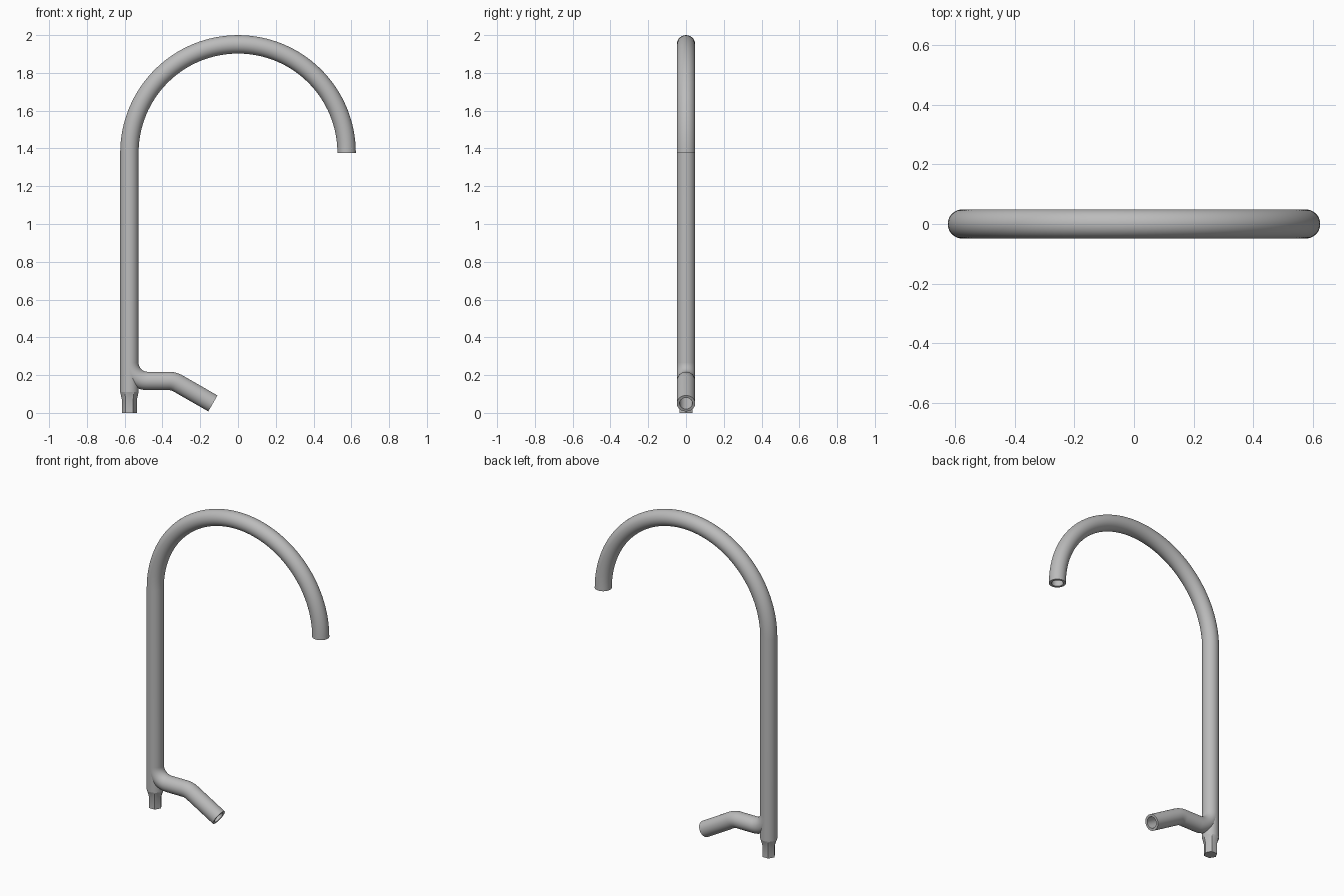
import bpy, bmesh
from math import sin, cos, pi, radians
from mathutils import Vector

cube = bpy.data.objects.get("Cube")
if cube:
    bpy.data.objects.remove(cube, do_unlink=True)

SIDES = 48
OUTER, BORE = 0.0487, 0.034
BEND = 0.575          # radius of the big arch, also the riser offset
ARCH_Z = 1.376

steel = bpy.data.materials.new("brushed_grey")
steel.use_nodes = True
grey = (0.5, 0.5, 0.5, 1)
steel.diffuse_color = grey
steel.node_tree.nodes["Principled BSDF"].inputs["Base Color"].default_value = grey


def finish(bm, name):
    bmesh.ops.recalc_face_normals(bm, faces=bm.faces)
    mesh = bpy.data.meshes.new(name)
    bm.to_mesh(mesh)
    bm.free()
    mesh.materials.append(steel)
    obj = bpy.data.objects.new(name, mesh)
    bpy.context.collection.objects.link(obj)
    bpy.ops.object.select_all(action='DESELECT')
    obj.select_set(True)
    bpy.context.view_layer.objects.active = obj
    bpy.ops.object.shade_smooth_by_angle(angle=radians(30))
    return obj


def bridge(bm, a, b):
    for i in range(SIDES):
        j = (i + 1) % SIDES
        bm.faces.new((a[i], a[j], b[j], b[i]))


def ring(bm, centre, heading, radius):
    """Circle across a path in the xz plane; radius is a function of angle."""
    normal = Vector((sin(heading), 0, -cos(heading)))
    side = Vector((0, 1, 0))
    verts = []
    for i in range(SIDES):
        a = 2 * pi * i / SIDES
        verts.append(bm.verts.new(centre + radius(a) * (cos(a) * normal + sin(a) * side)))
    return verts


def arc(cx, cz, r, start, end, turn, steps):
    """Path points with headings; turn is +1 anticlockwise, -1 clockwise."""
    pts = []
    for i in range(steps + 1):
        a = radians(start + (end - start) * i / steps)
        pts.append((Vector((cx + r * cos(a), 0, cz + r * sin(a))), a + turn * pi / 2))
    return pts


def pipe(name, path):
    """Hollow pipe: outer skin out along the path, bore back again."""
    bm = bmesh.new()
    rings = [ring(bm, p, h, lambda a: OUTER) for p, h in path]
    rings += [ring(bm, p, h, lambda a: BORE) for p, h in reversed(path)]
    for a, b in zip(rings, rings[1:] + rings[:1]):
        bridge(bm, a, b)
    return finish(bm, name)


# Riser and arched spout
riser = [(Vector((-BEND, 0, 0.11)), pi / 2)]
pipe("riser_and_arch", riser + arc(0, ARCH_Z, BEND, 180, 0, -1, 64))

# Side branch: sweeps out of the riser, runs level, then dips 30 degrees
sweep = arc(-0.479, 0.265, 0.096, 180, 270, 1, 20)
dip = arc(-0.367, 0.069, 0.1, 90, 60, -1, 10)
tip = [(Vector((-0.133, 0, 0.05)), radians(-30))]
pipe("side_branch", sweep + dip + tip)

# Hexagonal foot blending into the round riser
def hexagon(a):
    return 0.034 / cos(a % (pi / 3) - pi / 6)


bm = bmesh.new()
levels = [(0, hexagon), (0.068, hexagon), (0.11, lambda a: OUTER)]
rings = [ring(bm, Vector((-BEND, 0, z)), pi / 2, shape) for z, shape in levels]
for a, b in zip(rings, rings[1:]):
    bridge(bm, a, b)
bm.faces.new(rings[0])
bm.faces.new(rings[-1])
finish(bm, "hexagonal_foot")
